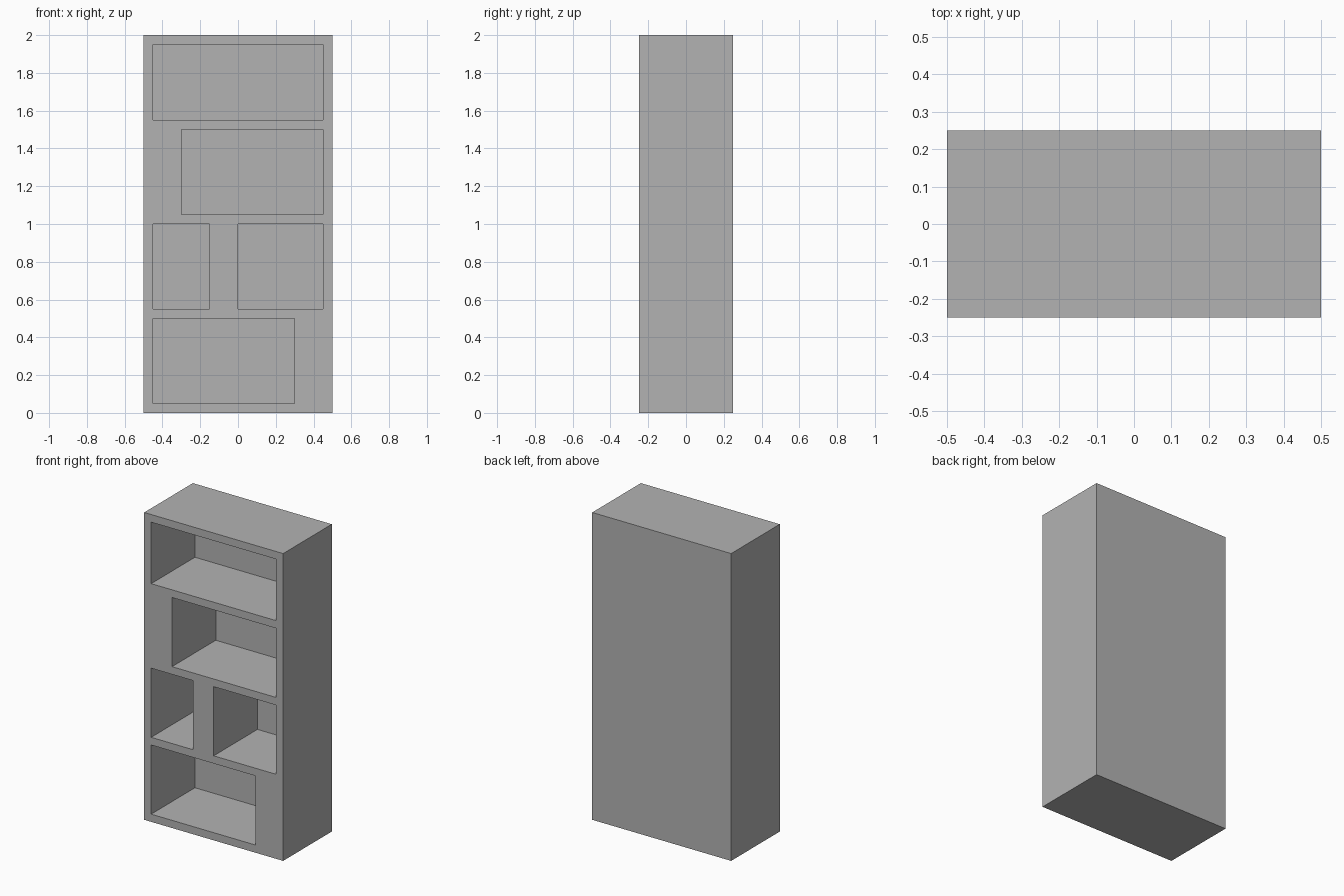
import bpy
import bmesh
from mathutils import Matrix, Vector

if "Cube" in bpy.data.objects:
    bpy.data.objects.remove(bpy.data.objects["Cube"], do_unlink=True)

WIDTH, DEPTH, HEIGHT = 1.0, 0.5, 2.0
BOARD = 0.05
FRONT = -DEPTH / 2
BACK = DEPTH / 2

grey = bpy.data.materials.new("plain grey")
grey.use_nodes = True
colour = (0.45, 0.45, 0.45, 1.0)
grey.diffuse_color = colour
grey.node_tree.nodes["Principled BSDF"].inputs["Base Color"].default_value = colour


def add_box(bm, low, high):
    low, high = Vector(low), Vector(high)
    size = Matrix.Diagonal((*(high - low), 1.0))
    bmesh.ops.create_cube(bm, size=1.0, matrix=Matrix.Translation((low + high) / 2) @ size)


def make_object(name, boxes):
    bm = bmesh.new()
    for low, high in boxes:
        add_box(bm, low, high)
    mesh = bpy.data.meshes.new(name)
    bm.to_mesh(mesh)
    bm.free()
    mesh.materials.append(grey)
    obj = bpy.data.objects.new(name, mesh)
    bpy.context.collection.objects.link(obj)
    return obj


# Solid case
case = make_object("bookcase", [((-WIDTH / 2, FRONT, 0), (WIDTH / 2, BACK, HEIGHT))])

# Open compartments: left x, right x, bottom z, top z
compartments = [
    (-0.45, 0.30, 0.05, 0.50),
    (-0.45, -0.15, 0.55, 1.00),
    (0.00, 0.45, 0.55, 1.00),
    (-0.30, 0.45, 1.05, 1.50),
    (-0.45, 0.45, 1.55, 1.95),
]
cutter = make_object("compartment_cutter", [
    ((x0, FRONT - 0.1, z0), (x1, BACK - BOARD, z1)) for x0, x1, z0, z1 in compartments])
cutter.hide_render = True

# Hollow the compartments out of the case, leaving the back panel
cut = case.modifiers.new("compartments", "BOOLEAN")
cut.operation = "DIFFERENCE"
cut.solver = "EXACT"
cut.object = cutter
bpy.context.view_layer.objects.active = case
case.select_set(True)
bpy.ops.object.modifier_apply(modifier=cut.name)
bpy.data.objects.remove(cutter, do_unlink=True)
